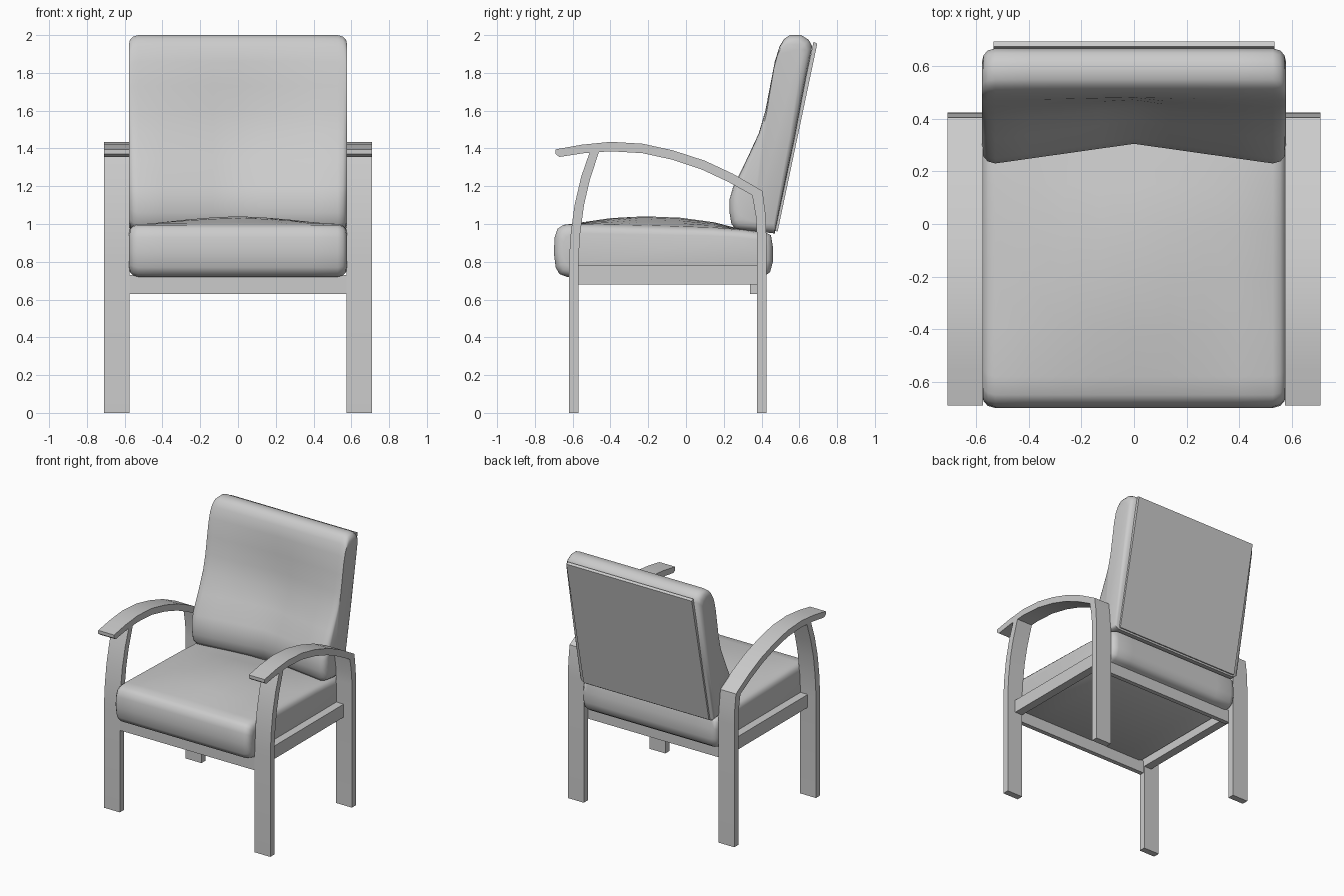
import bpy
import bmesh
import math

cube = bpy.data.objects.get("Cube")
if cube:
    bpy.data.objects.remove(cube, do_unlink=True)

grey = bpy.data.materials.new("plain grey")
grey.use_nodes = True
COLOUR = (0.6, 0.6, 0.6, 1)
grey.diffuse_color = COLOUR
grey.node_tree.nodes["Principled BSDF"].inputs["Base Color"].default_value = COLOUR


def loft(name, sections, smooth=None):
    """Skin a row of matching closed loops and cap both ends."""
    bm = bmesh.new()
    rings = [[bm.verts.new(p) for p in loop] for loop in sections]
    for a, b in zip(rings, rings[1:]):
        for i in range(len(a)):
            j = (i + 1) % len(a)
            bm.faces.new((a[i], a[j], b[j], b[i]))
    bm.faces.new(rings[0])
    bm.faces.new(rings[-1])
    bmesh.ops.recalc_face_normals(bm, faces=bm.faces)
    mesh = bpy.data.meshes.new(name)
    bm.to_mesh(mesh)
    bm.free()
    mesh.materials.append(grey)
    obj = bpy.data.objects.new(name, mesh)
    bpy.context.collection.objects.link(obj)
    if smooth:
        bpy.ops.object.select_all(action="DESELECT")
        obj.select_set(True)
        bpy.context.view_layer.objects.active = obj
        bpy.ops.object.shade_smooth_by_angle(angle=math.radians(smooth))
    return obj


def extrude(name, profile, x0, x1, smooth=None):
    """Extrude a (y, z) side profile across x."""
    return loft(name, [[(x, y, z) for y, z in profile] for x in (x0, x1)], smooth)


def box(name, x0, x1, y0, y1, z0, z1):
    return extrude(name, [(y0, z0), (y1, z0), (y1, z1), (y0, z1)], x0, x1)


def cushion(name, profile, half, warp):
    """Loft a side profile across x with rounded ends and a shaping rule."""
    cy = (min(p[0] for p in profile) + max(p[0] for p in profile)) / 2
    cz = (min(p[1] for p in profile) + max(p[1] for p in profile)) / 2
    hy = max(p[0] for p in profile) - cy
    hz = max(p[1] for p in profile) - cz
    right = [(half, 0.05), (half - 0.006, 0.025), (half - 0.022, 0.008), (half - 0.05, 0)]
    flat = [(half - 0.05) * t / 4 for t in range(3, -4, -1)]
    stations = right + [(x, 0) for x in flat] + [(-x, d) for x, d in reversed(right)]
    loops = []
    for x, d in stations:
        ring = [(cy + (y - cy) * (1 - d / hy), cz + (z - cz) * (1 - d / hz)) for y, z in profile]
        loops.append([(x, *warp(x, y, z)) for y, z in ring])
    return loft(name, loops, 45)


# Seat cushion, crowned in the middle of its top
seat_profile = [(-0.63, 0.72), (-0.67, 0.735), (-0.69, 0.77), (-0.7, 0.85), (-0.695, 0.93),
                (-0.68, 0.975), (-0.65, 0.995), (-0.58, 1.0), (-0.4, 0.995), (-0.22, 0.99),
                (-0.03, 0.985), (0.15, 0.98), (0.3, 0.97), (0.42, 0.955), (0.45, 0.94),
                (0.46, 0.88), (0.46, 0.8), (0.445, 0.745), (0.41, 0.72)]


def seat_crown(x, y, z):
    along = max(0, 1 - ((y + 0.15) / 0.45) ** 2)
    across = max(0, 1 - (abs(x) / 0.55) ** 1.5)
    return y, z + (0.052 * along * across if z > 0.9 else 0)


cushion("seat_cushion", seat_profile, 0.578, seat_crown)

# Back cushion, dished across the lower front
back_profile = [(0.47, 0.95), (0.33, 0.965), (0.26, 0.975), (0.24, 1.0), (0.23, 1.06),
                (0.23, 1.13), (0.25, 1.2), (0.32, 1.34), (0.385, 1.48), (0.42, 1.6),
                (0.445, 1.73), (0.47, 1.86), (0.495, 1.94), (0.52, 1.98), (0.55, 2.0),
                (0.61, 2.0), (0.65, 1.975), (0.668, 1.94), (0.575, 1.45)]


def back_dish(x, y, z):
    front = y < 0.3 + (z - 0.95) * 0.2
    low = max(0, min(1, (1.95 - z) / 0.6))
    return y + (0.075 * low * (1 - min(1, abs(x) / 0.53)) if front else 0), z


cushion("back_cushion", back_profile, 0.578, back_dish)

# Flat panel behind the back cushion
extrude("back_panel", [(0.465, 0.965), (0.485, 0.96), (0.695, 1.955), (0.675, 1.965)], -0.535, 0.535)

# Wooden side frames
arm_profile = [(-0.67, 1.355), (-0.69, 1.37), (-0.69, 1.395), (-0.55, 1.42), (-0.4, 1.435),
               (-0.23, 1.425), (-0.07, 1.39), (0.1, 1.335), (0.25, 1.265), (0.405, 1.175),
               (0.355, 1.15), (0.22, 1.225), (0.08, 1.29), (-0.07, 1.34), (-0.23, 1.375),
               (-0.4, 1.385), (-0.54, 1.375)]
front_leg_profile = [(-0.62, 0), (-0.57, 0), (-0.57, 0.8), (-0.56, 0.95), (-0.54, 1.1),
                     (-0.51, 1.23), (-0.46, 1.385), (-0.51, 1.38), (-0.555, 1.25),
                     (-0.59, 1.1), (-0.61, 0.95), (-0.62, 0.8)]
rear_leg_profile = [(0.375, 0), (0.425, 0), (0.425, 0.95), (0.42, 1.06), (0.405, 1.175),
                    (0.35, 1.155), (0.37, 1.04), (0.375, 0.95)]
for side, s in (("left", 1), ("right", -1)):
    extrude("armrest_" + side, arm_profile, s * 0.575, s * 0.71, 25)
    extrude("front_leg_" + side, front_leg_profile, s * 0.575, s * 0.71, 25)
    extrude("rear_leg_" + side, rear_leg_profile, s * 0.575, s * 0.71, 25)
    box("side_rail_" + side, s * 0.575, s * 0.64, -0.575, 0.38, 0.68, 0.78)

# Cross rails below the seat
box("front_rail", -0.58, 0.58, -0.615, -0.58, 0.63, 0.73)
box("rear_rail", -0.58, 0.58, 0.34, 0.375, 0.63, 0.73)
